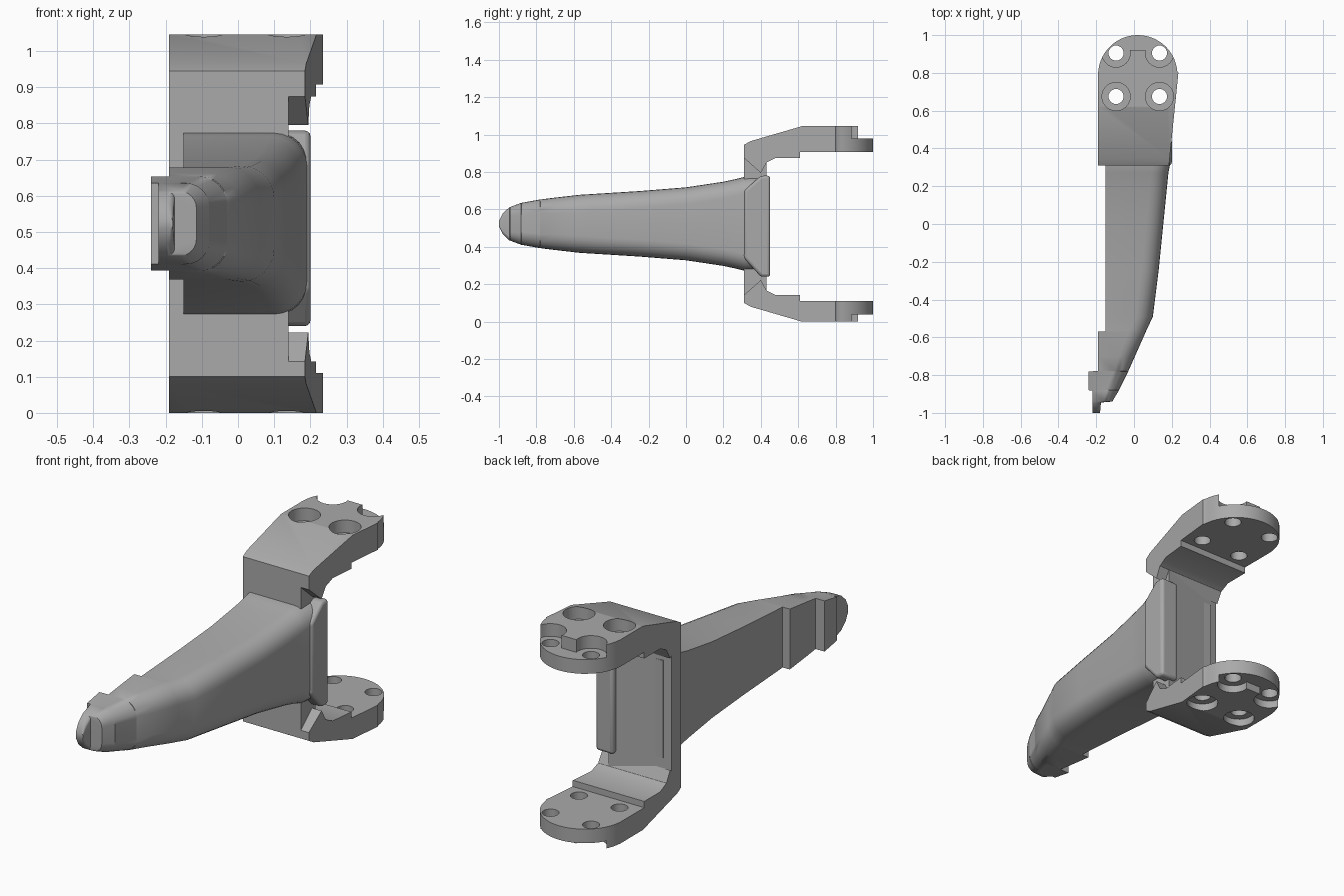
import bpy, bmesh, math

cube = bpy.data.objects.get("Cube")
if cube:
    bpy.data.objects.remove(cube)

grey = bpy.data.materials.new("plain_grey")
grey.use_nodes = True
grey.diffuse_color = (0.4, 0.4, 0.4, 1)
grey.node_tree.nodes["Principled BSDF"].inputs["Base Color"].default_value = (0.4, 0.4, 0.4, 1)
MID = 0.523
DISC = (0.02, 0.79)


def loft(name, rings):
    """Skin a closed solid over rings with equal point counts."""
    bm = bmesh.new()
    loops = [[bm.verts.new(p) for p in ring] for ring in rings]
    for a, b in zip(loops, loops[1:]):
        for i in range(len(a)):
            j = (i + 1) % len(a)
            bm.faces.new((a[i], a[j], b[j], b[i]))
    bm.faces.new(loops[0])
    bm.faces.new(loops[-1])
    bmesh.ops.recalc_face_normals(bm, faces=bm.faces)
    mesh = bpy.data.meshes.new(name)
    bm.to_mesh(mesh)
    bm.free()
    mesh.materials.append(grey)
    obj = bpy.data.objects.new(name, mesh)
    bpy.context.collection.objects.link(obj)
    return obj


def prism_x(name, profile, x0, x1):
    return loft(name, [[(x, y, z) for y, z in profile] for x in (x0, x1)])


def prism_z(name, outline, z0, z1):
    return loft(name, [[(x, y, z) for x, y in outline] for z in (z0, z1)])


def arc(cx, cy, r, start, end, n):
    return [(cx + r * math.cos(math.radians(start + (end - start) * i / n)),
             cy + r * math.sin(math.radians(start + (end - start) * i / n))) for i in range(n + 1)]


def boolean(obj, tool, operation):
    mod = obj.modifiers.new(operation.lower(), "BOOLEAN")
    mod.object, mod.operation, mod.solver = tool, operation, "EXACT"
    tool.hide_render = True
    tool.hide_set(True)
    bpy.context.view_layer.objects.active = obj
    bpy.ops.object.modifier_apply(modifier=mod.name)
    bpy.data.objects.remove(tool)


def smooth(obj):
    bpy.ops.object.select_all(action="DESELECT")
    obj.select_set(True)
    bpy.context.view_layer.objects.active = obj
    bpy.ops.object.shade_smooth_by_angle(angle=math.radians(30))


# Lever: cross sections rounded on the +x side, flat on the -x side
def lever_ring(y, x0, x1, h):
    r = min(0.09, 0.45 * (x1 - x0), 0.6 * h)
    top = arc(x1 - r, MID + h - r, r, 90, 0, 6)
    bottom = arc(x1 - r, MID - h + r, r, 0, -90, 6)
    return [(x, y, z) for x, z in [(x0, MID + h)] + top + bottom + [(x0, MID - h)]]


stations = [
    (0.40, -0.15, 0.20, 0.25), (0.31, -0.15, 0.19, 0.25), (0.27, -0.15, 0.182, 0.24),
    (0.2, -0.15, 0.175, 0.225), (0, -0.15, 0.155, 0.195), (-0.25, -0.15, 0.13, 0.175),
    (-0.49, -0.15, 0.10, 0.16), (-0.569, -0.15, 0.063, 0.155), (-0.57, -0.19, 0.063, 0.155),
    (-0.7, -0.19, 0.005, 0.14), (-0.779, -0.19, -0.03, 0.13), (-0.78, -0.24, -0.03, 0.13),
    (-0.88, -0.24, -0.08, 0.112), (-0.881, -0.22, -0.08, 0.112), (-0.94, -0.22, -0.115, 0.09),
    (-0.945, -0.22, -0.175, 0.088), (-0.98, -0.22, -0.178, 0.055), (-1, -0.22, -0.18, 0.015)]
smooth(loft("lever", [lever_ring(*s) for s in stations]))

# Upright web, and the taller edge post on the +x side
web = prism_z("web", [(-0.19, 0.31), (0.14, 0.31), (0.14, 0.43), (-0.19, 0.39)], 0.12, 0.93)
post = prism_x("edge_post", [(0.31, 0.70), (0.40, 0.78), (0.45, 0.78), (0.45, 0.24),
                             (0.40, 0.24), (0.31, 0.34)], 0.10, 0.20)
bevel = post.modifiers.new("bevel", "BEVEL")
bevel.width, bevel.segments = 0.015, 3

# Arms: side profile cut to a plan that ends in a round mounting disc
plan = [(-0.19, 0.31), (0.185, 0.31), (0.235, 0.8)] + arc(*DISC, 0.21, 5, 175, 28) + [(-0.19, 0.8)]
holes = [(DISC[0] + sx * 0.115, DISC[1] + sy * 0.115) for sx in (-1, 1) for sy in (-1, 1)]


def arm(name, outer, step, inner, pad, root, s):
    """outer, step and inner are heights; s is +1 for the top arm, -1 for the bottom."""
    profile = [(0.31, root), (0.345, root + s * 0.02), (0.62, outer), (0.92, outer), (0.92, step),
               (1, step), (1, inner), (0.61, inner), (0.61, pad), (0.48, pad),
               (0.43, pad - s * 0.025), (0.40, pad - s * 0.08), (0.31, pad - s * 0.0)]
    body = prism_x(name, profile, -0.25, 0.25)
    boolean(body, prism_z("plan_cutter", plan, -0.2, 1.2), "INTERSECT")
    lo, hi = sorted((step, outer + s * 0.1))
    for x, y in holes:
        boolean(body, prism_z("hole", arc(x, y, 0.04, 0, 345, 23), -0.2, 1.2), "DIFFERENCE")
        boolean(body, prism_z("recess", arc(x, y, 0.075, 0, 345, 23), lo, hi), "DIFFERENCE")
    smooth(body)


arm("top_arm", 1.045, 0.98, 0.907, 0.875, 0.945, 1)
arm("bottom_arm", 0, 0.038, 0.11, 0.142, 0.1, -1)
for part in (web, post):
    smooth(part)
